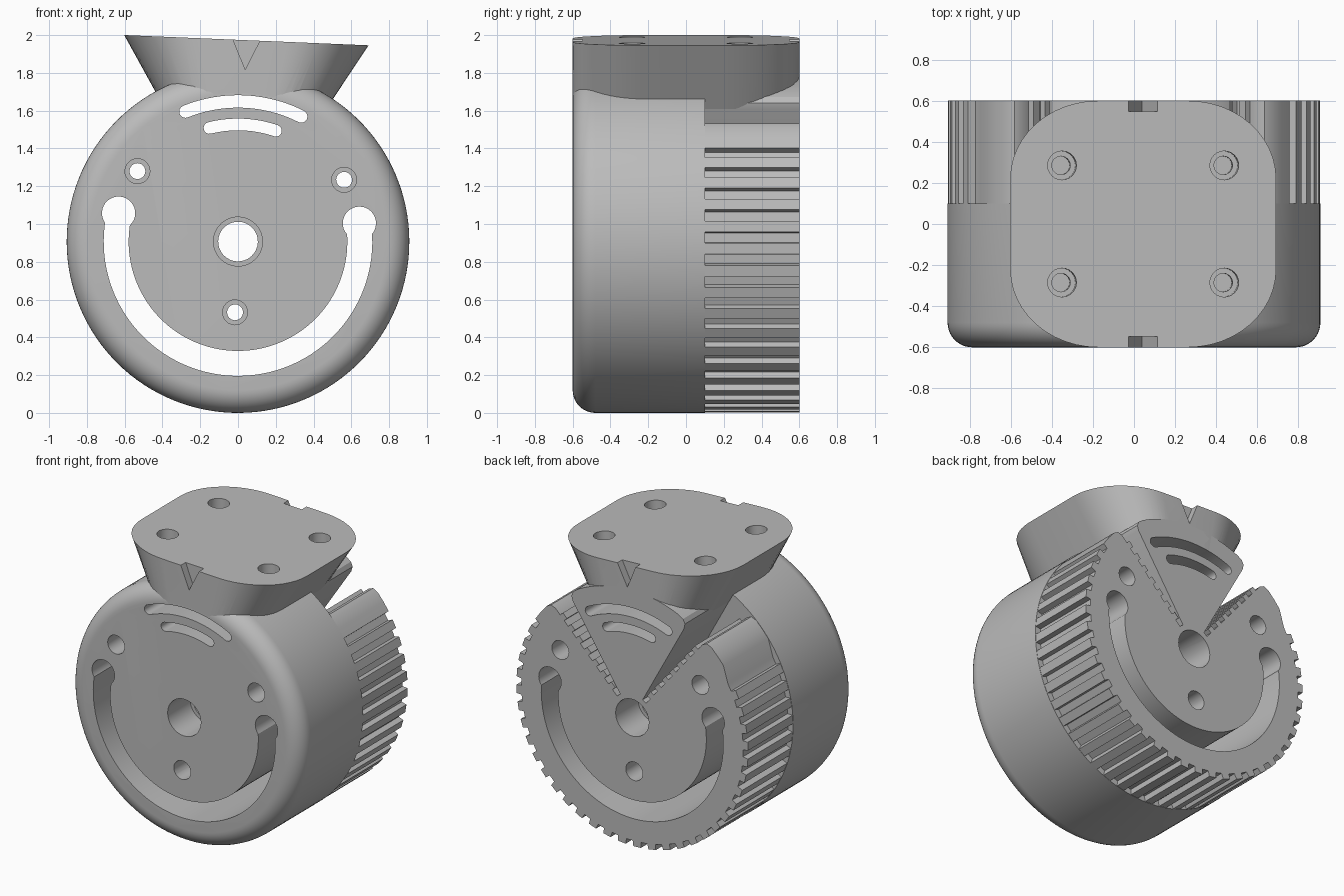
import bpy, bmesh
from math import sin, cos, pi, radians, degrees
from mathutils import Matrix

cube = bpy.data.objects.get("Cube")
if cube:
    bpy.data.objects.remove(cube)

R = 0.907          # drum radius
FRONT, STEP, BACK = -0.6, 0.1, 0.6
TOP = 1.067        # top plate height above the hub
SLOPE = 0.607      # wedge half-width per unit of height
TILT = Matrix.Translation((0, 0, R)) @ Matrix.Rotation(radians(2.4), 4, 'Y')

grey = bpy.data.materials.new("plain grey")
grey.use_nodes = True
grey.diffuse_color = (0.5, 0.5, 0.5, 1)
grey.node_tree.nodes["Principled BSDF"].inputs["Base Color"].default_value = (0.5, 0.5, 0.5, 1)


def polar(r, deg):
    """Point at radius r, angle measured from straight up."""
    return (r * sin(radians(deg)), r * cos(radians(deg)))


def loft(name, rings):
    """Solid skinned through closed rings of equal length."""
    bm = bmesh.new()
    loops = [[bm.verts.new(p) for p in ring] for ring in rings]
    n = len(loops[0])
    for a, b in zip(loops, loops[1:]):
        for i in range(n):
            bm.faces.new((a[i], a[(i + 1) % n], b[(i + 1) % n], b[i]))
    bm.faces.new(loops[0])
    bm.faces.new(loops[-1])
    bmesh.ops.recalc_face_normals(bm, faces=bm.faces)
    bm.transform(TILT)
    mesh = bpy.data.meshes.new(name)
    bm.to_mesh(mesh)
    bm.free()
    mesh.materials.append(grey)
    ob = bpy.data.objects.new(name, mesh)
    bpy.context.collection.objects.link(ob)
    return ob


def extrude(name, pts, y0=-0.7, y1=0.7):
    return loft(name, [[(x, y, z) for x, z in pts] for y in (y0, y1)])


def circle(r, centre=(0, 0), n=32):
    return [(centre[0] + r * sin(2 * pi * i / n), centre[1] + r * cos(2 * pi * i / n)) for i in range(n)]


def arc_slot(r, half_width, a0, a1, n):
    """Curved slot outline with round ends."""
    span = [a0 + (a1 - a0) * i / n for i in range(n + 1)]
    pts = [polar(r + half_width, a) for a in span]
    for centre_angle, turn in ((a1, 0), (a0, 180)):
        c = polar(r, centre_angle)
        for k in range(1, 8):
            d = polar(half_width, centre_angle + turn + 180 * k / 8)
            pts.append((c[0] + d[0], c[1] + d[1]))
        if turn == 0:
            pts += [polar(r - half_width, a) for a in reversed(span)]
    return pts


# Front drum with a rounded front rim
fillet = 0.12
steps = [(R - fillet + fillet * sin(a), FRONT + fillet * (1 - cos(a)))
         for a in [pi / 2 * i / 10 for i in range(11)]] + [(R, STEP)]
drum = loft("front_drum", [[(x, y, z) for x, z in circle(r, n=128)] for r, y in steps])

# Toothed rim with a wide notch at the top
NOTCH, PITCH = 42, 7.5
HUB = 0.17


def notch_wall():
    pts = [polar(HUB, NOTCH)]
    for k in range(7):
        r = 0.22 + 0.09 * k
        for rr, h in ((r, 0), (r, 0.03), (r + 0.045, 0.03), (r + 0.045, 0)):
            pts.append(polar(rr, NOTCH - degrees(h / rr)))
    return pts + [polar(R - 0.05, NOTCH), polar(R - 0.015, NOTCH + 1), polar(R - 0.002, NOTCH + 3.5)]


wall = notch_wall()
rim = wall + [polar(R - 0.002, NOTCH + 8)]
first = 56.25
for k in range(33):
    a = first + PITCH * k
    rim += [polar(R - 0.04, a - 1.6), polar(R - 0.04, a + 1.6)]
    rim += [polar(R - 0.002, a + 1.9), polar(R - 0.002, a + PITCH - 1.9)] if k < 32 else []
    if k == 0:
        rim.insert(-4, polar(R - 0.002, a - 1.9))
rim += [(-x, z) for x, z in [polar(R - 0.002, first - 1.9), polar(R - 0.002, NOTCH + 8)] + wall[::-1]]
rim += [polar(HUB, a) for a in (-28, -14, 0, 14, 28)]
gear = extrude("toothed_rim", rim, STEP - 0.02, BACK)

# Fan-shaped block behind the drum, narrowing toward the hub
edge = 31.2
half = [polar(0.16, edge), polar(0.84, edge), polar(0.875, edge - 0.7), polar(0.895, edge - 2.5)]
fan_pts = half + [polar(0.9, a) for a in range(26, -27, -4)] + [(-x, z) for x, z in half[::-1]]
fan = extrude("fan_block", fan_pts, STEP - 0.05, BACK)

# Tapered mounting head with a rounded rectangular top
rx, ry = 0.43, 0.38
hw = SLOPE * TOP
outline = []
for q, (sx, sy) in enumerate(((1, 1), (-1, 1), (-1, -1), (1, -1))):
    for i in range(13):
        a = pi / 2 * (q + i / 12)
        outline.append((sx * (hw - rx) + rx * cos(a), sy * (BACK - ry) + ry * sin(a)))
head = loft("mounting_head", [[(x * z / TOP, y, z) for x, y in outline] for z in (0.72, TOP)])

# Cutters for everything that passes along the depth
cutters = [
    extrude("hub_hole", circle(0.105)),
    extrude("sweep_slot", arc_slot(0.645, 0.066, 79, 281, 64)),
    extrude("outer_vent", arc_slot(0.742, 0.033, -24.4, 24.4, 20)),
    extrude("inner_vent", arc_slot(0.62, 0.031, -16.5, 16.5, 16)),
]
for s in (-1, 1):
    cutters.append(extrude("slot_end", circle(0.088, polar(0.65, 79 * s))))
screws = [polar(0.65, -57.4), polar(0.65, 57.4), polar(0.375, 180)]
for c in screws:
    cutters.append(extrude("screw_hole", circle(0.042, c, 24)))
for y0, y1 in ((-0.7, -0.35), (0.35, 0.7)):
    cutters.append(extrude("hub_counterbore", circle(0.13), y0, y1))
    for c in screws:
        cutters.append(extrude("screw_counterbore", circle(0.066, c, 24), y0, y1))

# Cutters for the head: four bolt holes and two pointer notches
head_cutters = []
for sx in (-1, 1):
    for sy in (-1, 1):
        for r, depth in ((0.07, 0.12), (0.045, 0.2)):
            ring = circle(r, (sx * 0.395, sy * 0.285), 24)
            head_cutters.append(loft("bolt_hole", [[(x, y, z) for x, y in ring] for z in (TOP - depth, TOP + 0.1)]))
for y0, y1 in ((-0.7, -0.547), (0.547, 0.7)):
    head_cutters.append(extrude("pointer_notch", [(0, TOP - 0.155), (0.08, TOP + 0.02), (-0.08, TOP + 0.02)], y0, y1))


def finish(ob, tools):
    bpy.ops.object.select_all(action='DESELECT')
    ob.select_set(True)
    bpy.context.view_layer.objects.active = ob
    for t in tools:
        mod = ob.modifiers.new(t.name, 'BOOLEAN')
        mod.operation, mod.solver, mod.object = 'DIFFERENCE', 'EXACT', t
        bpy.ops.object.modifier_apply(modifier=mod.name)
    bpy.ops.object.shade_smooth_by_angle(angle=radians(25))


for part in (drum, gear, fan):
    finish(part, cutters)
finish(head, cutters[2:4] + head_cutters)
for t in cutters + head_cutters:
    bpy.data.objects.remove(t)
